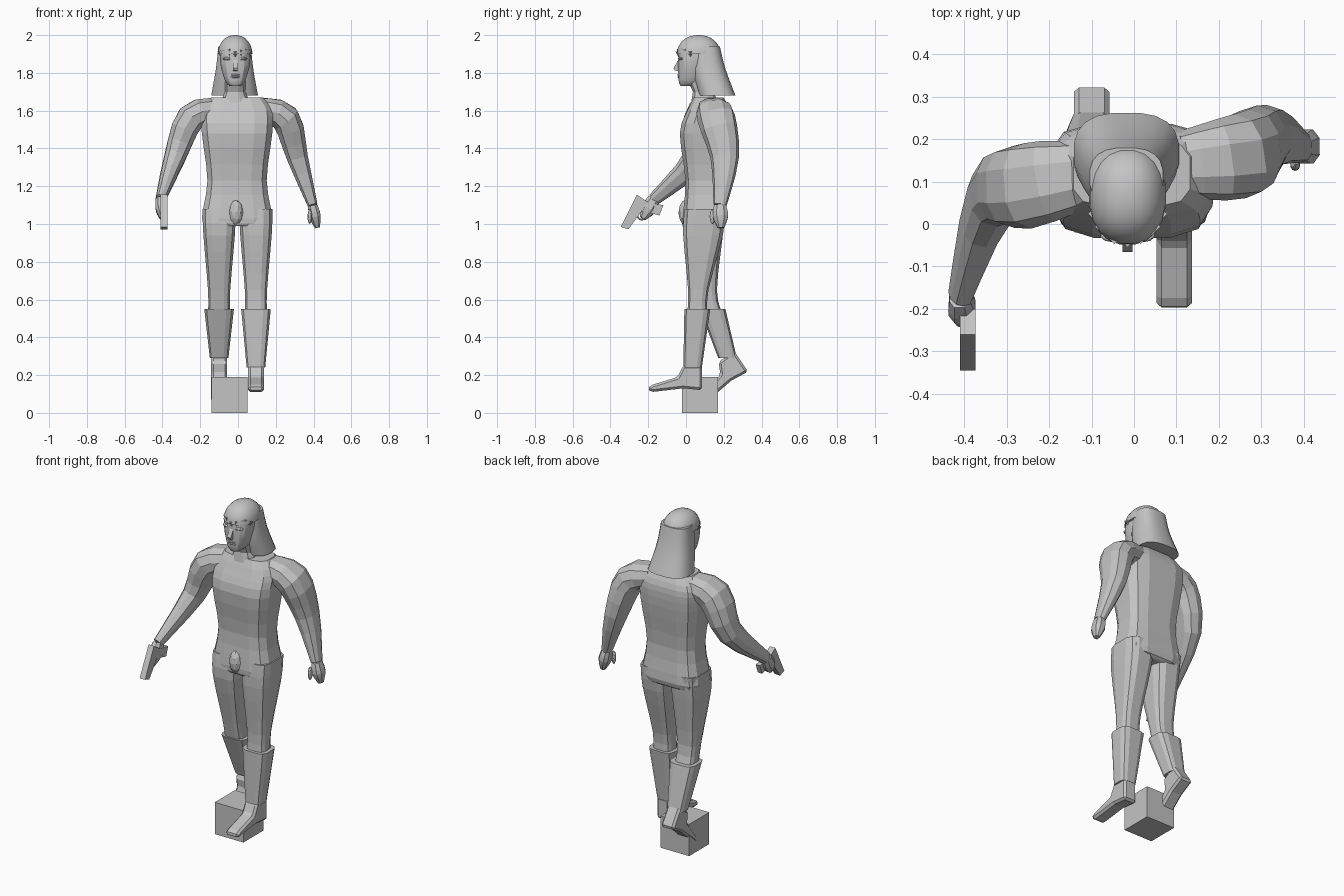
import bpy, bmesh
from math import sin, cos, pi, copysign, radians
from mathutils import Vector, Matrix

cube = bpy.data.objects.get("Cube")
if cube:
    bpy.data.objects.remove(cube, do_unlink=True)

colour = (.55, .55, .55, 1)
grey = bpy.data.materials.new("plain grey")
grey.use_nodes = True
grey.diffuse_color = colour
grey.node_tree.nodes["Principled BSDF"].inputs["Base Color"].default_value = colour


def finish(name, bm, smooth=False):
    """Turn a finished bmesh into a named grey object."""
    bmesh.ops.recalc_face_normals(bm, faces=bm.faces)
    mesh = bpy.data.meshes.new(name)
    bm.to_mesh(mesh)
    bm.free()
    mesh.materials.append(grey)
    obj = bpy.data.objects.new(name, mesh)
    bpy.context.collection.objects.link(obj)
    if smooth:
        bpy.ops.object.select_all(action='DESELECT')
        obj.select_set(True)
        bpy.context.view_layer.objects.active = obj
        bpy.ops.object.shade_smooth_by_angle(angle=radians(25))
    return obj


def spline(keys, steps):
    """Pass a smooth curve through key vectors of any length."""
    result = []
    last = len(keys) - 1
    for i in range(last):
        before, start = keys[max(i - 1, 0)], keys[i]
        end, after = keys[i + 1], keys[min(i + 2, last)]
        for k in range(steps):
            t = k / steps
            result.append([
                b + t * (c - a + t * (2 * a - 5 * b + 4 * c - d
                                      + t * (3 * (b - c) + d - a))) / 2
                for a, b, c, d in zip(before, start, end, after)])
    return result + [list(keys[last])]


def skin(name, rings, power, sides, along, smooth):
    """Skin rings of x, y, z, half width, half depth; level or square to the path."""
    bm = bmesh.new()
    centres = [Vector(ring[:3]) for ring in rings]
    loops = []
    for i, ring in enumerate(rings):
        width, depth = ring[3:]
        u, v = Vector((1, 0, 0)), Vector((0, 1, 0))
        if along:
            ahead = centres[min(i + 1, len(rings) - 1)]
            tangent = (ahead - centres[max(i - 1, 0)]).normalized()
            v = (v - tangent * tangent.y).normalized()
            u = tangent.cross(v)
        loop = []
        for k in range(sides):
            angle = 2 * pi * (k + .5) / sides
            across, deep = (copysign(abs(w) ** power, w) for w in (cos(angle), sin(angle)))
            loop.append(bm.verts.new(centres[i] + u * width * across + v * depth * deep))
        loops.append(loop)
    for low, high in zip(loops, loops[1:]):
        for k in range(sides):
            n = (k + 1) % sides
            bm.faces.new((low[k], low[n], high[n], high[k]))
    bm.faces.new(loops[0])
    bm.faces.new(loops[-1])
    return finish(name, bm, smooth)


def column(name, x, keys, power=.6, sides=12, steps=3, smooth=False):
    """Upright form from keys of height, y centre, half width, half depth."""
    rings = [(x, y, z, width, depth) for z, y, width, depth in spline(keys, steps)]
    return skin(name, rings, power, sides, False, smooth)


def tube(name, path, girths, sides=10):
    """Limb that follows a path, deeper than it is wide."""
    keys = [(*point, girth, girth * 1.3) for point, girth in zip(path, girths)]
    return skin(name, spline(keys, 3), .8, sides, True, False)


def prism(name, outline, x, half):
    """Side outline of y, z points given thickness along x."""
    bm = bmesh.new()
    face = bm.faces.new([bm.verts.new((x - half, y, z)) for y, z in outline])
    extruded = bmesh.ops.extrude_face_region(bm, geom=[face])["geom"]
    moved = [g for g in extruded if isinstance(g, bmesh.types.BMVert)]
    bmesh.ops.translate(bm, vec=(2 * half, 0, 0), verts=moved)
    return finish(name, bm)


def blob(name, centre, radii):
    """Small faceted ellipsoid."""
    bm = bmesh.new()
    matrix = Matrix.LocRotScale(Vector(centre), None, Vector(radii))
    bmesh.ops.create_icosphere(bm, subdivisions=2, radius=1, matrix=matrix)
    return finish(name, bm)


# Stand block
bm = bmesh.new()
bmesh.ops.create_cube(bm, size=.19, matrix=Matrix.Translation((-.045, .075, .095)))
finish("stand_block", bm)

# Torso
column("torso", -.005, [(1.67, .12, .14, .08), (1.6, .12, .19, .115),
                        (1.48, .1, .19, .135), (1.23, .1, .16, .105),
                        (1.03, .1, .19, .12), (.99, .09, .15, .1)], .55)
blob("groin", (-.01, 0, 1.06), (.04, .04, .07))
column("neck", -.015, [(1.64, .1, .08, .075), (1.7, .09, .057, .055),
                       (1.78, .06, .055, .06)], .8, steps=1)


def leg(side, x, knee, calf, ankle, pitch):
    """Leg, flared boot and foot; the ankle is y, z and pitch lifts the heel."""
    ankle = Vector(ankle)
    column(side + "_leg", x, [(1.08, .1, .09, .11), (.94, .09, .085, .107),
                              (.65, knee, .06, .055), (.52, calf, .06, .055)])
    column(side + "_boot", x, [(.55, calf, .08, .07),
                               (ankle.y, ankle.x, .05, .05)], .55)
    turn = Matrix.Rotation(radians(pitch), 2)
    outline = [(.05, -.12), (.05, .01), (-.05, .01), (-.08, -.05),
               (-.21, -.09), (-.24, -.11), (-.22, -.13), (-.05, -.11)]
    foot = prism(side + "_foot", [ankle + turn @ Vector(p) for p in outline], x, .042)
    edges = foot.modifiers.new("soft edges", 'BEVEL')
    edges.width, edges.segments = .012, 1


leg("left", .095, .065, .06, (.035, .24), 0)
leg("right", -.1, .11, .14, (.22, .29), 34)


def arm(side, path, tip):
    """Arm along its path, then a hand from the wrist to the finger tip."""
    tube(side + "_arm", path, (.06, .078, .058, .027))
    wrist, tip = Vector(path[-1]), Vector(tip)
    tube(side + "_hand", (wrist, wrist.lerp(tip, .5), tip), (.026, .033, .014), 8)


arm("left", [(.11, .14, 1.61), (.25, .16, 1.56), (.315, .205, 1.35), (.395, .18, 1.1)],
    (.42, .185, .98))
blob("left_thumb", (.38, .14, 1.04), (.012, .015, .04))
arm("right", [(-.11, .12, 1.61), (-.25, .09, 1.56), (-.335, .06, 1.35), (-.41, -.17, 1.13)],
    (-.4, -.23, 1.03))

# Pistol
GUN_X = -.392
prism("pistol_slide", [(-.345, .985), (-.305, .972), (-.2, 1.115), (-.26, 1.155)],
      GUN_X, .018)
prism("pistol_grip", [(-.23, 1.115), (-.12, 1.1), (-.14, 1.045), (-.235, 1.07)],
      GUN_X, .014)
bpy.ops.mesh.primitive_torus_add(major_segments=12, minor_segments=6, major_radius=.022,
                                 minor_radius=.005, location=(GUN_X, -.235, 1.045),
                                 rotation=(0, pi / 2, 0))
guard = bpy.context.object
guard.name = "trigger_guard"
guard.data.materials.append(grey)

# Head and face
HEAD_X = -.015
column("head", HEAD_X, [(1.73, .015, .028, .045), (1.76, .03, .055, .07),
                        (1.85, .04, .08, .083), (1.93, .05, .078, .088)],
       .8, 16, smooth=True)
prism("nose", [(-.04, 1.87), (-.066, 1.825), (-.06, 1.812), (-.03, 1.81)], HEAD_X, .012)
for part, height in (("upper_lip", 1.79), ("lower_lip", 1.778)):
    blob(part, (HEAD_X, -.034, height), (.028, .012, .006))
for side, sign in (("left", 1), ("right", -1)):
    blob(side + "_brow", (HEAD_X + sign * .036, -.025, 1.875), (.03, .018, .01))

# Long hair: a dome over the skull, then a flared fall behind the face
dome = []
for step in range(7):
    angle = radians(14 * step)
    spread = cos(angle) ** .9
    dome.append((1.9 + .1 * sin(angle), .067, .092 * spread, .117 * spread))
column("hair_cap", HEAD_X, dome, .9, 20, 1, True)
column("hair_fall", -.018, [(1.94, .11, .087, .07), (1.82, .12, .1, .09),
                            (1.68, .165, .125, .098)], .75, 20, smooth=True)

# Fringe of pointed locks along the forehead
for i in range(7):
    angle = radians(24 * (i - 3))
    place = (HEAD_X + .076 * sin(angle), .05 - .084 * cos(angle), 1.895)
    bm = bmesh.new()
    bmesh.ops.create_cone(bm, cap_ends=True, segments=4, radius1=.004, radius2=.021,
                          depth=.035 + .015 * (i % 3), matrix=Matrix.Translation(place))
    finish(f"fringe_lock_{i + 1}", bm)
